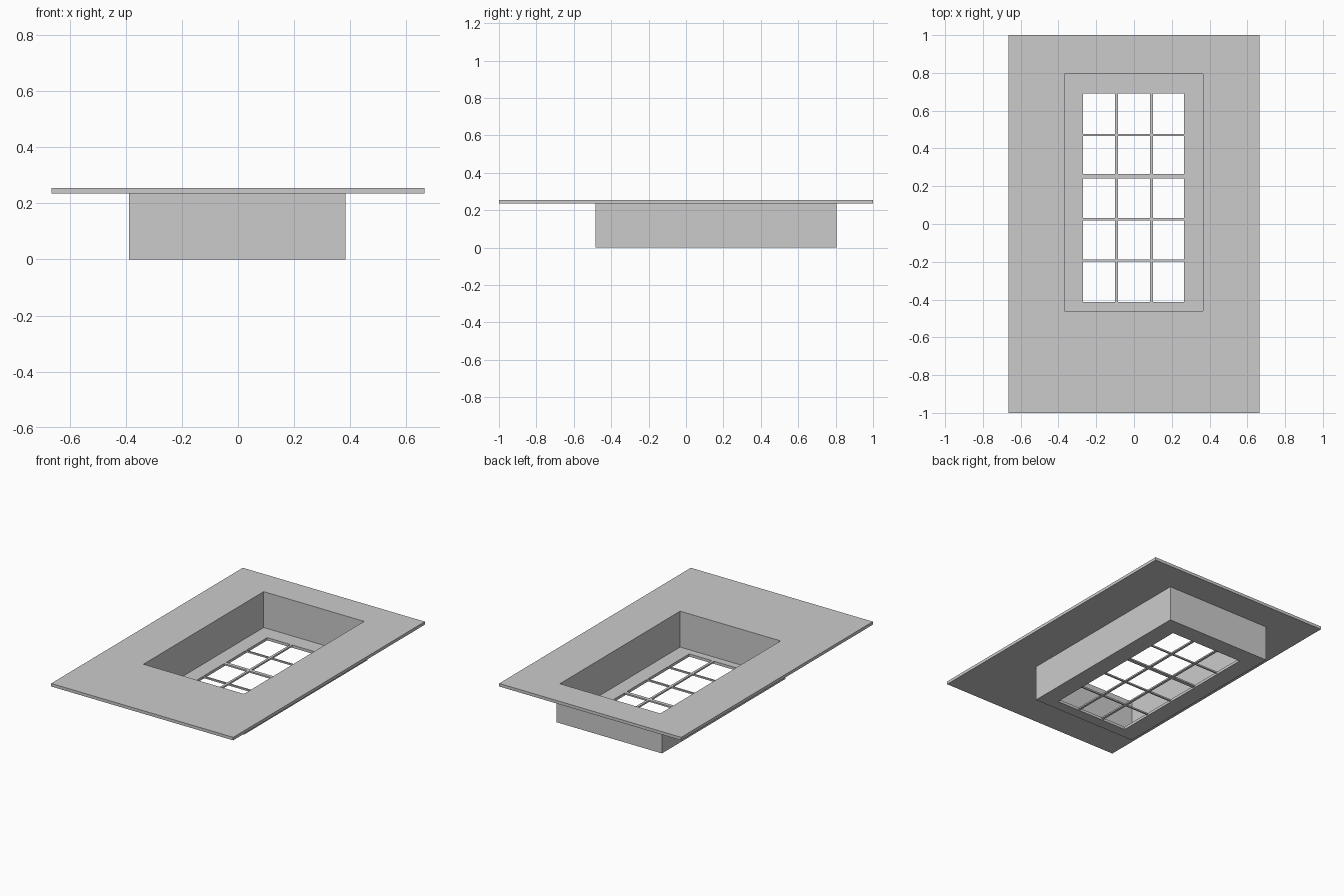
import bpy
import bmesh

if "Cube" in bpy.data.objects:
    bpy.data.objects.remove(bpy.data.objects["Cube"])

# Single matte grey for the whole model
grey = bpy.data.materials.new("plain grey")
grey.use_nodes = True
colour = (0.6, 0.6, 0.6, 1)
grey.diffuse_color = colour
grey.node_tree.nodes["Principled BSDF"].inputs["Base Color"].default_value = colour


def finish(name, bm):
    bmesh.ops.recalc_face_normals(bm, faces=bm.faces)
    mesh = bpy.data.meshes.new(name)
    bm.to_mesh(mesh)
    bm.free()
    mesh.materials.append(grey)
    obj = bpy.data.objects.new(name, mesh)
    bpy.context.collection.objects.link(obj)
    return obj


def box(name, x, y, z):
    """Box between the given (low, high) pairs."""
    bm = bmesh.new()
    bmesh.ops.create_cube(bm, size=1)
    for v in bm.verts:
        v.co = [pair[c > 0] for pair, c in zip((x, y, z), v.co)]
    return finish(name, bm)


def frame(name, outer, inner, z):
    """Rectangular plate with a rectangular hole; rectangles are (x pair, y pair)."""
    bm = bmesh.new()
    loops = []
    for height in z:
        for (x0, x1), (y0, y1) in (outer, inner):
            corners = ((x0, y0), (x1, y0), (x1, y1), (x0, y1))
            loops.append([bm.verts.new((a, b, height)) for a, b in corners])
    low_out, low_in, top_out, top_in = loops
    for a, b in ((low_out, low_in), (low_in, top_in),
                 (top_in, top_out), (top_out, low_out)):
        for i in range(4):
            j = (i + 1) % 4
            bm.faces.new((a[i], a[j], b[j], b[i]))
    return finish(name, bm)


slab = ((-0.665, 0.665), (-1, 1))
shell = ((-0.388, 0.383), (-0.485, 0.805))
well = ((-0.369, 0.365), (-0.46, 0.795))
opening = ((-0.27, 0.265), (-0.412, 0.69))
FLOOR, UNDER, TOP = 0.018, 0.235, 0.255

# Wall panel, recessed reveal and the window border at its bottom
frame("wall_panel", slab, well, (UNDER, TOP))
frame("reveal_walls", shell, well, (FLOOR, UNDER))
frame("window_border", shell, opening, (0, FLOOR))

# Glazing bars
for i, x in enumerate((-0.093, 0.092)):
    box(f"upright_bar_{i + 1}", (x - 0.008, x + 0.008), opening[1], (0.008, FLOOR))
for i, (y, half) in enumerate(((-0.194, 0.005), (0.025, 0.006),
                               (0.252, 0.012), (0.471, 0.005))):
    box(f"cross_bar_{i + 1}", opening[0], (y - half, y + half), (0.008, FLOOR))
